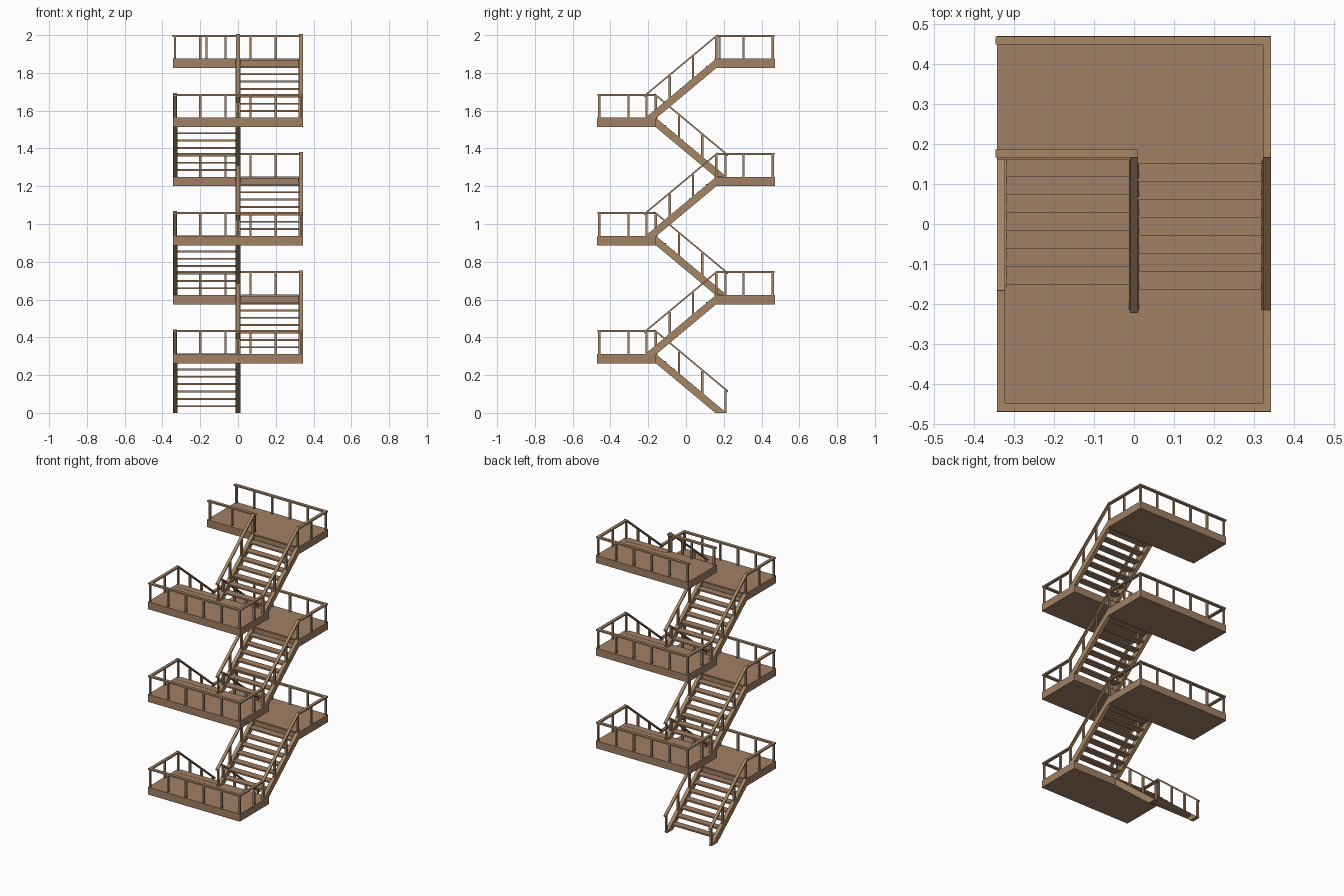
import bpy

if "Cube" in bpy.data.objects:
    bpy.data.objects.remove(bpy.data.objects["Cube"])

RISE = 0.3125      # height per flight
SLAB = 0.05        # landing and stringer thickness
HX, Y0, Y1 = 0.343, 0.16, 0.471
RX, RY = 0.333, 0.459   # rail centre lines
RAIL_H = 0.125
FOOT = -0.215      # lower end of a flight (before mirroring)
SLOPE = RISE / (Y0 - FOOT)
STEPS = 8


def material(name, colour):
    m = bpy.data.materials.new(name)
    m.diffuse_color = (*colour, 1)
    m.use_nodes = True
    m.node_tree.nodes["Principled BSDF"].inputs["Base Color"].default_value = m.diffuse_color
    return m


DECK = material("deck_brown", (0.36, 0.22, 0.13))
WOOD = material("frame_brown", (0.38, 0.24, 0.13))


class Part:
    """Collects prisms into one mesh object."""

    def __init__(self, name, mat):
        self.name, self.mat, self.v, self.f = name, mat, [], []

    def prism(self, profile, x0, x1):
        # yz profile extruded along x
        n, b = len(profile), len(self.v)
        self.v += [(x, y, z) for x in (x0, x1) for y, z in profile]
        self.f += [tuple(range(b, b + n)), tuple(range(b + 2 * n - 1, b + n - 1, -1))]
        self.f += [(b + i, b + n + i, b + n + (i + 1) % n, b + (i + 1) % n) for i in range(n)]

    def box(self, x0, x1, y0, y1, z0, z1):
        self.prism([(y0, z0), (y1, z0), (y1, z1), (y0, z1)], x0, x1)

    def post(self, x, y, z, h=RAIL_H - 0.005, r=0.006):
        self.box(x - r, x + r, y - r, y + r, z, z + h)

    def finish(self):
        import bmesh
        me = bpy.data.meshes.new(self.name)
        me.from_pydata(self.v, [], self.f)
        bm = bmesh.new()
        bm.from_mesh(me)
        bmesh.ops.recalc_face_normals(bm, faces=bm.faces)
        bm.to_mesh(me)
        bm.free()
        me.materials.append(self.mat)
        bpy.context.collection.objects.link(bpy.data.objects.new(self.name, me))


def flight(i):
    z = i * RISE
    s = -1 if i % 2 == 0 else 1     # even flights: left side, climbing to the front
    outer = s * RX

    # sloping side stringers
    st = Part(f"stringers_{i + 1}", WOOD)
    prof = [(FOOT, 0), (FOOT + SLAB / SLOPE, 0), (Y0, RISE - SLAB), (Y0, RISE)]
    prof = [(s * y, z + h) for y, h in prof]
    for x in (s * 0.331, 0):
        st.prism(prof, x - 0.012, x + 0.012)
    st.finish()

    # open treads, the last one flush with the landing
    tr = Part(f"treads_{i + 1}", DECK)
    for k in range(STEPS):
        y = -0.165 + 0.045 * k
        top = z + RISE / STEPS * (k + 1) + 0.001
        xa, xb = sorted((s * 0.010, s * 0.321))
        ya, yb = sorted((s * y, s * (y + 0.047)))
        tr.box(xa, xb, ya, yb, top - 0.01, top)
    tr.finish()

    # sloping handrails on both sides
    hr = Part(f"flight_rails_{i + 1}", WOOD)
    a, b = FOOT - 0.008, Y0 + 0.006
    za, zb = (z + (y - FOOT) * SLOPE + RAIL_H for y in (a, b))
    for x in (outer, 0):
        hr.prism([(s * a, za - 0.011), (s * b, zb - 0.011), (s * b, zb), (s * a, za)],
                 x - 0.01, x + 0.01)
        for t in range(4):
            y = FOOT + 0.006 + (Y0 - FOOT - 0.006) * t / 3
            zp = z + (y - FOOT) * SLOPE
            hr.post(x, s * y, zp - 0.006)
    hr.finish()


def landing(i):
    z = (i + 1) * RISE
    s = -1 if i % 2 == 0 else 1     # -1 front landing, +1 back landing
    top_floor = i == 5

    slab = Part(f"landing_{i + 1}", DECK)
    slab.box(-HX, HX, *sorted((s * Y0, s * Y1)), z - SLAB, z)
    slab.finish()

    # guard rail round the outer edges
    g = Part(f"landing_rails_{i + 1}", WOOD)
    za, zb = z + RAIL_H - 0.01, z + RAIL_H
    left = -0.347 if top_floor else -RX - 0.01
    g.box(left, RX + 0.01, *sorted((s * (RY - 0.01), s * (RY + 0.01))), za, zb)
    for k in range(6):
        g.post(-RX + 2 * RX * k / 5, s * RY, z)
    for side in ((1,) if top_floor else (-1, 1)):
        x = side * RX
        start = Y0 if side == s else 0.21
        g.box(x - 0.01, x + 0.01, *sorted((s * start, s * (RY - 0.01))), za, zb)
        g.post(x, s * 0.305, z)
    if top_floor:
        # short rail closing the edge with no further flight
        g.box(-0.347, 0.01, 0.167, 0.187, za, zb)
        for x in (-RX, -RX / 2, 0):
            g.post(x, 0.177, z)
    g.finish()


for i in range(6):
    flight(i)
    landing(i)
